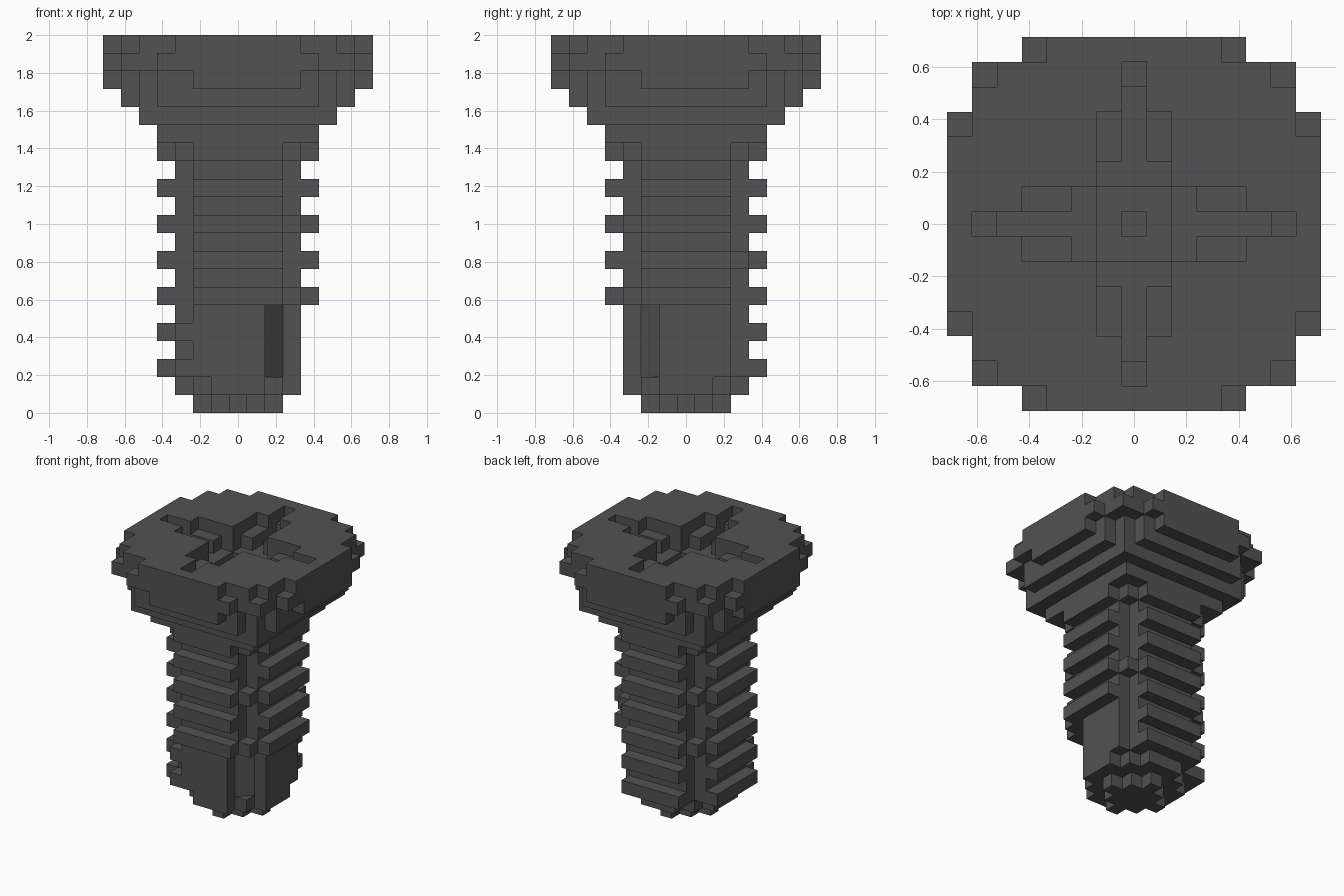
import bpy, bmesh, math
from mathutils import Vector

if "Cube" in bpy.data.objects:
    bpy.data.objects.remove(bpy.data.objects["Cube"], do_unlink=True)

U = 2 / 21          # edge of one block; the screw is 21 layers tall

steel = bpy.data.materials.new("dark_grey_steel")
steel.use_nodes = True
COLOUR = (0.085, 0.085, 0.085, 1)
steel.diffuse_color = COLOUR
steel.node_tree.nodes["Principled BSDF"].inputs["Base Color"].default_value = COLOUR


def finish(name, bm):
    """Merge coplanar faces and turn the bmesh into an object."""
    bmesh.ops.remove_doubles(bm, verts=bm.verts[:], dist=1e-5)
    bmesh.ops.dissolve_limit(bm, angle_limit=math.radians(1),
                             verts=bm.verts[:], edges=bm.edges[:])
    mesh = bpy.data.meshes.new(name)
    bm.to_mesh(mesh)
    bm.free()
    mesh.materials.append(steel)
    obj = bpy.data.objects.new(name, mesh)
    bpy.context.collection.objects.link(obj)
    return obj


def block_part(name, cells):
    """Build the outer skin of a set of (i, j, layer) blocks."""
    bm = bmesh.new()
    for cell in cells:
        centre = Vector((cell[0], cell[1], cell[2] + 0.5))
        for axis in range(3):
            for sign in (-1, 1):
                near = list(cell)
                near[axis] += sign
                if tuple(near) in cells:
                    continue
                n, a, b = Vector(), Vector(), Vector()
                n[axis] = sign / 2
                a[(axis + 1) % 3] = 0.5
                b[(axis + 2) % 3] = sign / 2
                corners = (-a - b, a - b, a + b, b - a)
                bm.faces.new([bm.verts.new((centre + n + c) * U) for c in corners])
    return finish(name, bm)


def layer(z, rule):
    """All blocks of one layer whose absolute grid position meets the rule."""
    span = range(-7, 8)
    return {(i, j, z) for i in span for j in span if rule(abs(i), abs(j))}


def disc(limit, radius):
    return lambda a, b: max(a, b) <= limit and a * a + b * b <= radius * radius


def core(a, b):
    return max(a, b) <= 3 and a * a + b * b <= 13


def ring(a, b):
    return max(a, b) == 4 and min(a, b) <= 2


# Head: round rim above, square steps narrowing below
head = layer(20, disc(7, 7.9)) | layer(19, disc(7, 8.5))
head |= layer(18, disc(7, 7.65)) | layer(17, disc(6, 7.3))
head |= layer(16, disc(5, 9)) | layer(15, disc(4, 9))
head -= {(-3, -7, 18), (7, -3, 18)}


# Cross-shaped drive recess, deeper towards the middle
def recess_depth(a, b):
    short, long = min(a, b), max(a, b)
    if long == 0:
        return 4
    if long <= 1:
        return 3
    if (short == 0 and long <= 5) or (short == 1 and long == 2):
        return 2
    if (short == 0 and long == 6) or (short == 1 and long <= 4):
        return 1
    return 0


head = {c for c in head if 20 - c[2] >= recess_depth(abs(c[0]), abs(c[1]))}
block_part("head", head)

# Shaft core with the cutting flute at one lower corner
shaft = set()
for z in range(2, 15):
    shaft |= layer(z, core)
flute = {(i, j, z) for z in range(2, 6) for i, j in ((2, -3), (3, -2), (2, -2))}
block_part("shaft", shaft - flute)

# Slanted wall at the back of the flute
bm = bmesh.new()
triangle = ((1.5, -2.5), (2.5, -1.5), (1.5, -1.5))
base = bm.faces.new([bm.verts.new((x * U, y * U, 2 * U)) for x, y in triangle])
top = bmesh.ops.extrude_face_region(bm, geom=[base])
bmesh.ops.translate(bm, vec=(0, 0, 4 * U),
                    verts=[v for v in top["geom"] if isinstance(v, bmesh.types.BMVert)])
bmesh.ops.recalc_face_normals(bm, faces=bm.faces[:])
finish("flute_wall", bm)

# Threads; the two lowest only run along the left-hand and back sides
corner_layers = {(3, -3): (14, 10, 6), (3, 3): (14, 8),
                 (-3, 3): (14, 10, 6), (-3, -3): (14, 4, 2)}
for z in range(2, 15, 2):
    thread = layer(z, ring)
    if z < 6:
        thread = {c for c in thread if c[0] == -4 or c[1] == 4}
    thread |= {(i, j, z) for (i, j), zs in corner_layers.items() if z in zs}
    block_part(f"thread_{z // 2}", thread)

# Stepped tip
block_part("tip", layer(1, disc(3, 3.2)) | layer(0, lambda a, b: a + b <= 2))
